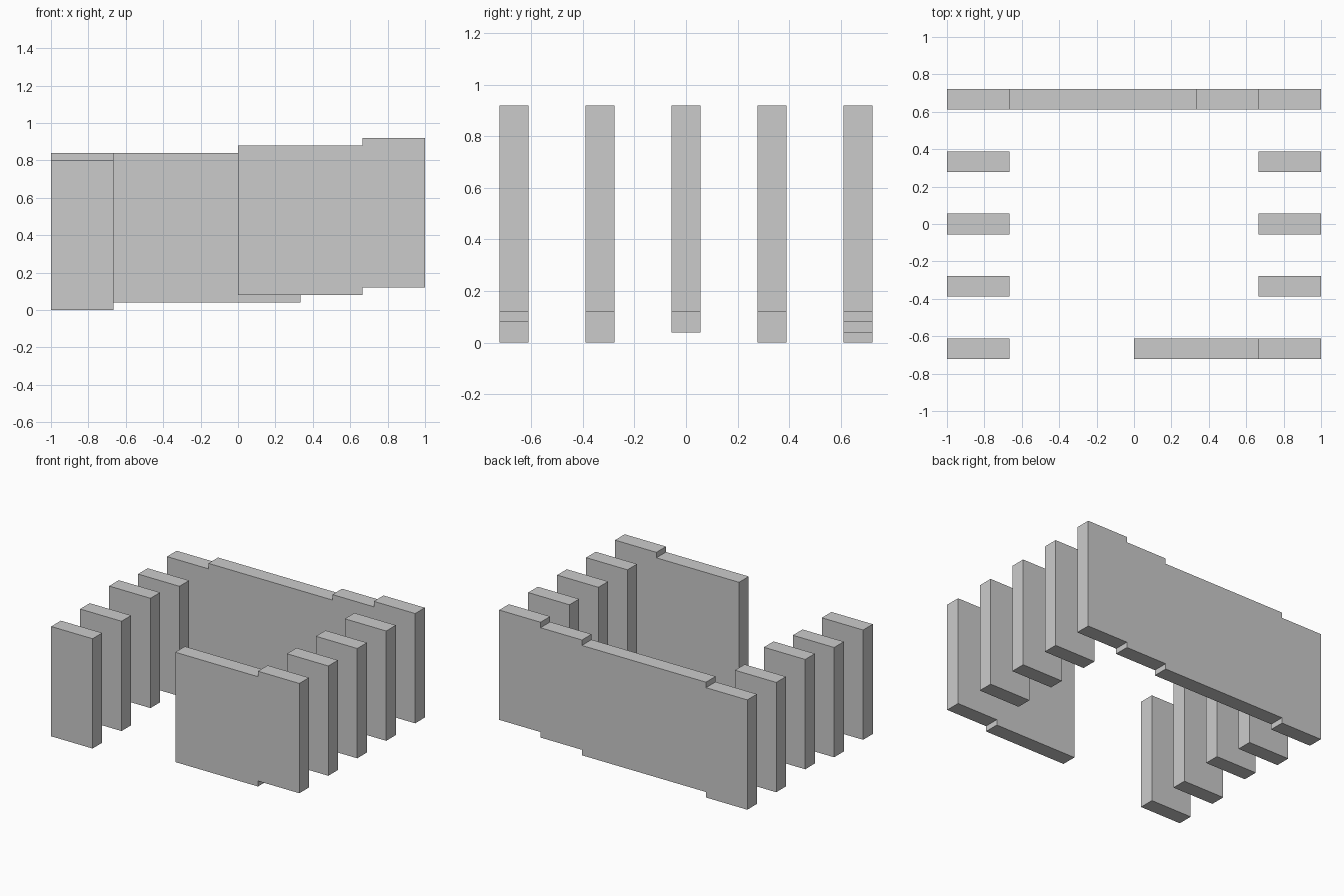
import bpy, bmesh

if "Cube" in bpy.data.objects:
    bpy.data.objects.remove(bpy.data.objects["Cube"])

CELL = 1 / 3      # grid spacing and slab length
THICK = 1 / 9     # slab thickness in y
HEIGHT = 0.8      # slab height
STEP = 0.04       # rise between levels


def stepped_wall(name, y, runs):
    """One solid upright panel; runs = (x0, x1, level) in grid cells, left to right."""
    bottom, top = [], []
    for x0, x1, level in runs:
        z = level * STEP
        bottom += [(x0 * CELL, z), (x1 * CELL, z)]
        top += [(x0 * CELL, z + HEIGHT), (x1 * CELL, z + HEIGHT)]
    bm = bmesh.new()
    outline = bottom + top[::-1]
    face = bm.faces.new([bm.verts.new((x, y - THICK / 2, z)) for x, z in outline])
    ext = bmesh.ops.extrude_face_region(bm, geom=[face])
    verts = [v for v in ext["geom"] if isinstance(v, bmesh.types.BMVert)]
    bmesh.ops.translate(bm, verts=verts, vec=(0, THICK, 0))
    bmesh.ops.recalc_face_normals(bm, faces=bm.faces)
    mesh = bpy.data.meshes.new(name)
    bm.to_mesh(mesh)
    bm.free()
    obj = bpy.data.objects.new(name, mesh)
    bpy.context.collection.objects.link(obj)
    return obj


# Long back wall, rising left to right
stepped_wall("back_wall", 2 * CELL, [(-3, -2, 0), (-2, 1, 1), (1, 2, 2), (2, 3, 3)])

# Short front wall on the right
stepped_wall("front_wall", -2 * CELL, [(0, 2, 2), (2, 3, 3)])

# Left row of slabs, the middle one raised a step
for row in (-2, -1, 0, 1):
    stepped_wall(f"left_slab_{row + 3}", row * CELL, [(-3, -2, 1 if row == 0 else 0)])

# Right row of slabs
for row in (-1, 0, 1):
    stepped_wall(f"right_slab_{row + 2}", row * CELL, [(2, 3, 3)])
